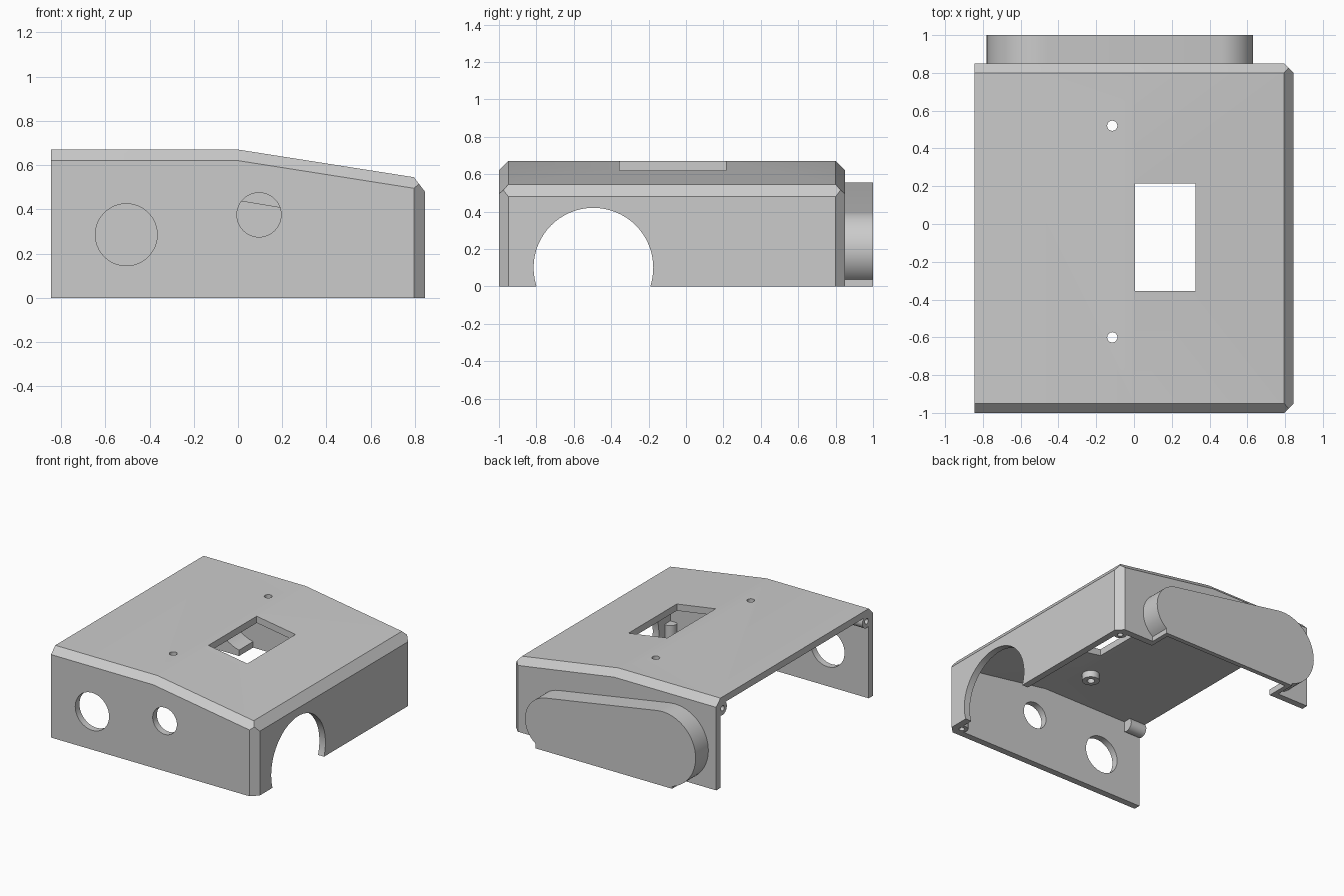
import bpy, bmesh, math
from mathutils import Vector, Matrix

if "Cube" in bpy.data.objects:
    bpy.data.objects.remove(bpy.data.objects["Cube"])

MID_Y = -0.075      # the case itself is centred here; the cover sticks out behind


def make(name, bm):
    bmesh.ops.recalc_face_normals(bm, faces=bm.faces)
    me = bpy.data.meshes.new(name)
    bm.to_mesh(me)
    bm.free()
    ob = bpy.data.objects.new(name, me)
    bpy.context.collection.objects.link(ob)
    return ob


def prism(name, outline, y0, y1):
    """Extrude an (x, z) outline along y."""
    bm = bmesh.new()
    face = bm.faces.new([bm.verts.new((x, y0, z)) for x, z in outline])
    ext = bmesh.ops.extrude_face_region(bm, geom=[face])
    verts = [v for v in ext['geom'] if isinstance(v, bmesh.types.BMVert)]
    bmesh.ops.translate(bm, verts=verts, vec=(0, y1 - y0, 0))
    return make(name, bm)


def cylinder(name, start, end, r, seg=32):
    a, b = Vector(start), Vector(end)
    rot = Vector((0, 0, 1)).rotation_difference(b - a).to_matrix().to_4x4()
    bm = bmesh.new()
    bmesh.ops.create_cone(bm, cap_ends=True, segments=seg, radius1=r, radius2=r,
                          depth=(b - a).length, matrix=Matrix.Translation((a + b) / 2) @ rot)
    return make(name, bm)


def boolean(target, tool, op):
    mod = target.modifiers.new(op, 'BOOLEAN')
    mod.operation, mod.solver, mod.object = op, 'EXACT', tool
    bpy.context.view_layer.objects.active = target
    bpy.ops.object.modifier_apply(modifier=mod.name)
    bpy.data.objects.remove(tool)


def cut(tool):
    boolean(case, tool, 'DIFFERENCE')


def add(tool):
    boolean(case, tool, 'UNION')


# Outer case: a sloped-roof block with its edges chamfered by planes
case = prism("case_shell", [(-.845, 0), (.845, 0), (.845, .48), (.795, .545), (0, .67), (-.845, .67)], -1, .85)
bm = bmesh.new()
bm.from_mesh(case.data)
slope = .125 / .795
for s in (-1, 1):
    edge = MID_Y + s * .925
    inner = edge - s * .05
    for co, no in (((0, inner, .67), (0, s, 1)),
                   ((0, inner, .67), (slope, s, 1)),
                   ((.795, edge, 0), (1, s, 0))):
        geom = bm.verts[:] + bm.edges[:] + bm.faces[:]
        bmesh.ops.bisect_plane(bm, geom=geom, dist=1e-5, plane_co=co, plane_no=no, clear_outer=True)
        bmesh.ops.holes_fill(bm, edges=[e for e in bm.edges if e.is_boundary], sides=0)
bmesh.ops.recalc_face_normals(bm, faces=bm.faces)
bm.to_mesh(case.data)
bm.free()

# Hollow inside, open at the left and the bottom
cut(prism("hollow", [(-1, -.1), (.795, -.1), (.795, .495), (0, .62), (-1, .62)], -.95, .80))


def cover_outline(t, z_low):
    """Two tangent circles with a straight-sided foot, inset by t."""
    (x1, z1, r1), (x2, z2, r2) = (-.505, .28, .275 - t), (.43, .2, .2 - t)
    dx, dz = x2 - x1, z2 - z1
    phi = math.atan2(dz, dx) + math.acos((r1 - r2) / math.hypot(dx, dz))
    right, left = .545 - t, -.586 + t
    a0 = -math.acos((right - x2) / r2)
    a1 = 2 * math.pi - math.acos((left - x1) / r1)
    pts = [(left, z_low), (right, z_low)]
    for x, z, r, a, b in ((x2, z2, r2, a0, phi), (x1, z1, r1, phi, a1)):
        for i in range(25):
            ang = a + (b - a) * i / 24
            pts.append((x + r * math.cos(ang), z + r * math.sin(ang)))
    return pts


# Rear cover with its cavity open towards the case and the bottom
add(prism("rear_cover", cover_outline(0, 0), .82, 1.0))
cut(prism("rear_cavity", cover_outline(.035, -.1), .75, .965))

# Screw bosses with blind holes, mirrored front to back
for s in (-1, 1):
    y = MID_Y + s * .85
    add(cylinder("side_boss", (-.845, y, .585), (-.71, y, .585), .05))
    cut(cylinder("side_screw", (-.9, y, .585), (-.75, y, .585), .02, 16))
    add(cylinder("corner_boss", (.775, y, 0), (.775, y, .14), .045))
    cut(cylinder("corner_screw", (.775, y, -.05), (.775, y, .1), .02, 16))

# Roof screw holes with collars below
for y in (.52, -.60):
    add(cylinder("roof_collar", (-.115, y, .57), (-.115, y, .64), .06))
    cut(cylinder("roof_screw", (-.115, y, .5), (-.115, y, .8), .027, 24))

# Roof window
cut(prism("window", [(0.004, .5), (.325, .5), (.325, .8), (0.004, .8)], -.355, .215))

# Round openings in the front wall
for x, z, r in ((-.505, .285, .14), (.095, .375, .1)):
    cut(cylinder("front_hole", (x, -1.1, z), (x, -.9, z), r, 48))

# Arch in the right wall
cut(cylinder("arch", (.7, -.495, .1), (.95, -.495, .1), .32, 64))

bpy.ops.object.select_all(action='DESELECT')
case.select_set(True)
bpy.context.view_layer.objects.active = case
bpy.ops.object.shade_smooth_by_angle(angle=math.radians(25))
